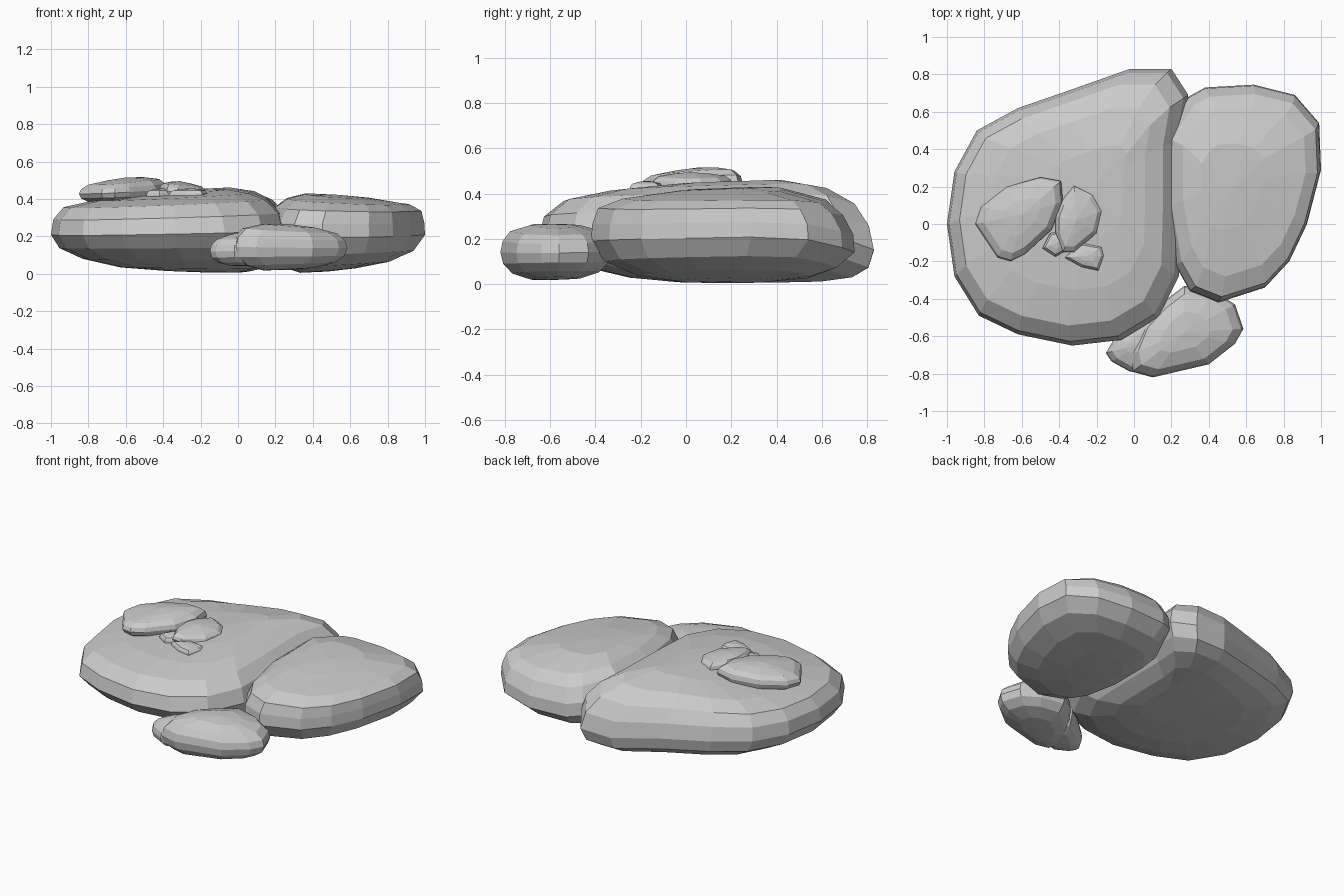
import bpy, bmesh


def stone(name, outline, centre, levels, bottom, top,
          tilt0=(0, 0), tilt1=(0, 0), droop=(0, 9)):
    """Faceted pebble: the outline is scaled about a centre at each level.
    levels: (scale, z, shift x, shift y); bottom / top: cap centre heights;
    tilt0 / tilt1: slope of underside / top; droop: (amount, start y) of the back."""
    cx, cy = centre
    bm = bmesh.new()
    last = len(levels) - 1

    def vert(x, y, z, k):
        f = k / last
        z += (tilt0[0] * (1 - f) + tilt1[0] * f) * (x - cx)
        z += (tilt0[1] * (1 - f) + tilt1[1] * f) * (y - cy)
        z -= droop[0] * max(0, y - droop[1]) ** 2
        return bm.verts.new((x, y, z))

    rings = [[vert(cx + (x - cx) * s + dx, cy + (y - cy) * s + dy, z, k)
              for x, y in outline] for k, (s, z, dx, dy) in enumerate(levels)]
    n = len(outline)
    for a, b in zip(rings, rings[1:]):
        for i in range(n):
            j = (i + 1) % n
            bm.faces.new((a[i], a[j], b[j], b[i]))
    for k, z in ((0, bottom), (last, top)):
        c = vert(cx + levels[k][2], cy + levels[k][3], z, k)
        for i in range(n):
            bm.faces.new((rings[k][i], rings[k][(i + 1) % n], c))
    bmesh.ops.recalc_face_normals(bm, faces=bm.faces)
    mesh = bpy.data.meshes.new(name)
    bm.to_mesh(mesh)
    bm.free()
    ob = bpy.data.objects.new(name, mesh)
    bpy.context.collection.objects.link(ob)
    return ob


def pebble_levels(z0, z1):
    """Generic rounded section for the small stones."""
    h = z1 - z0
    return [(s, z0 + h * t, 0, 0) for s, t in
            ((.45, .02), (.78, .13), (.95, .3), (1, .5), (.96, .69), (.82, .86), (.45, .97))]


# Large flat stone
stone("large_stone",
      [(-1, 0), (-.96, -.28), (-.83, -.49), (-.62, -.59), (-.33, -.65), (-.07, -.62),
       (.13, -.5), (.24, -.28), (.25, .1), (.25, .45), (.29, .69), (.2, .83),
       (-.02, .83), (-.33, .72), (-.62, .62), (-.84, .5), (-.96, .28)],
      (-.25, .1),
      [(.3, .012, .1, .08), (.57, .03, .05, .08), (.8, .08, .02, .05),
       (.94, .145, 0, .02), (1, .225, 0, 0), (.97, .315, -.01, 0),
       (.87, .385, -.03, .01), (.66, .42, -.02, .04), (.33, .44, .03, .08)],
      .008, .448, (-.02, 0), (.06, .03), (.55, .42))

# Second flat stone, leaning against the large one
stone("right_stone",
      [(.29, .68), (.38, .73), (.64, .745), (.86, .69), (.99, .54), (1, .29),
       (.925, 0), (.83, -.2), (.7, -.34), (.45, -.42), (.3, -.36), (.22, -.22),
       (.16, .1), (.16, .48)],
      (.58, .17),
      [(.35, .025, -.1, 0), (.66, .05, -.05, 0), (.88, .11, -.01, -.01),
       (1, .2, 0, 0), (.99, .275, 0, 0), (.93, .345, .01, -.01),
       (.78, .385, .01, .01), (.4, .41, -.05, .03)],
      .02, .418, (.08, 0), (-.07, .03), (.45, .36))

# Front stone and the knob at its left end
stone("front_stone",
      [(.54, -.43), (.585, -.56), (.54, -.64), (.4, -.75), (.1, -.82), (-.01, -.79),
       (-.03, -.7), (.03, -.55), (.15, -.42), (.27, -.33), (.43, -.36)],
      (.27, -.58), pebble_levels(.02, .265), .02, .265, (.05, 0), (-.08, .03))
stone("front_stone_knob",
      [(-.15, -.69), (-.12, -.735), (-.02, -.79), (.07, -.77), (.18, -.7), (.2, -.52),
       (.12, -.44), (.02, -.51), (-.11, -.62)],
      (.04, -.64), pebble_levels(.04, .225), .04, .228, (0, 0), (.1, .1))

# Small pebbles resting on the large stone
stone("left_pebble",
      [(-.85, 0), (-.82, .09), (-.68, .2), (-.5, .25), (-.39, .23), (-.38, .12),
       (-.44, -.03), (-.58, -.16), (-.66, -.2), (-.73, -.18)],
      (-.6, .05), pebble_levels(.37, .51), .37, .515, (.02, 0), (.08, .04))
stone("middle_pebble",
      [(-.32, .205), (-.22, .16), (-.17, .07), (-.2, -.05), (-.32, -.15), (-.38, -.15),
       (-.42, -.05), (-.42, .04), (-.39, .12)],
      (-.31, .02), pebble_levels(.39, .49), .39, .495, (0, 0), (-.1, .02))
stone("middle_pebble_foot",
      [(-.49, -.13), (-.45, -.05), (-.36, -.03), (-.34, -.13), (-.42, -.175)],
      (-.41, -.1), pebble_levels(.38, .455), .38, .457)
stone("tiny_pebble",
      [(-.37, -.18), (-.28, -.1), (-.17, -.12), (-.16, -.17), (-.19, -.25), (-.28, -.23)],
      (-.25, -.17), pebble_levels(.38, .455), .38, .457)
